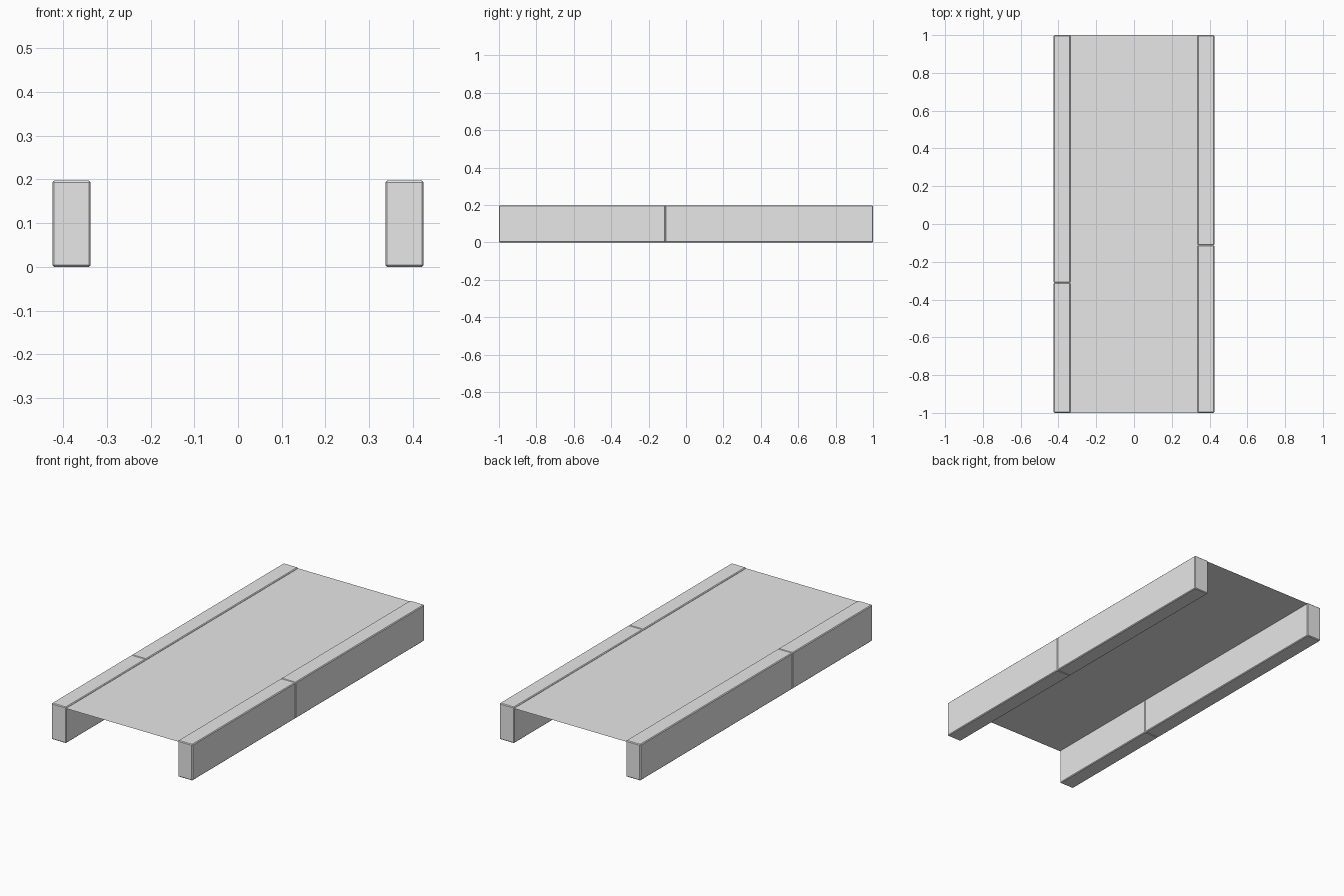
import bpy
import bmesh

cube = bpy.data.objects.get("Cube")
if cube:
    bpy.data.objects.remove(cube, do_unlink=True)

HEIGHT = 0.197
INNER, OUTER = 0.337, 0.425
BEVEL = 0.004
PANEL_Z = 0.191

grey = bpy.data.materials.new("plain grey")
grey.use_nodes = True
grey.diffuse_color = (0.8, 0.8, 0.8, 1)
grey.node_tree.nodes["Principled BSDF"].inputs["Base Color"].default_value = grey.diffuse_color


def add_object(name, bm):
    mesh = bpy.data.meshes.new(name)
    bm.to_mesh(mesh)
    bm.free()
    mesh.materials.append(grey)
    obj = bpy.data.objects.new(name, mesh)
    bpy.context.collection.objects.link(obj)
    return obj


def add_beam(name, side, y0, y1):
    """Rail block with narrow chamfered edges."""
    bm = bmesh.new()
    bmesh.ops.create_cube(bm, size=1)
    bmesh.ops.scale(bm, vec=(OUTER - INNER, y1 - y0, HEIGHT), verts=bm.verts)
    bmesh.ops.translate(bm, vec=(side * (INNER + OUTER) / 2, (y0 + y1) / 2, HEIGHT / 2), verts=bm.verts)
    bmesh.ops.bevel(bm, geom=bm.edges[:], offset=BEVEL, segments=1, affect='EDGES')
    add_object(name, bm)


# Side rails, each made of two blocks meeting at a seam
for label, side, seam in (("left", 1, -0.112), ("right", -1, -0.311)):
    add_beam(label + "_rail_front", side, -1, seam)
    add_beam(label + "_rail_back", side, seam, 1)

# Thin deck sheet spanning between the rails
bm = bmesh.new()
bmesh.ops.create_grid(bm, x_segments=1, y_segments=1, size=1)
bmesh.ops.scale(bm, vec=(INNER + BEVEL, 1, 1), verts=bm.verts)
bmesh.ops.translate(bm, vec=(0, 0, PANEL_Z), verts=bm.verts)
add_object("deck_sheet", bm)
